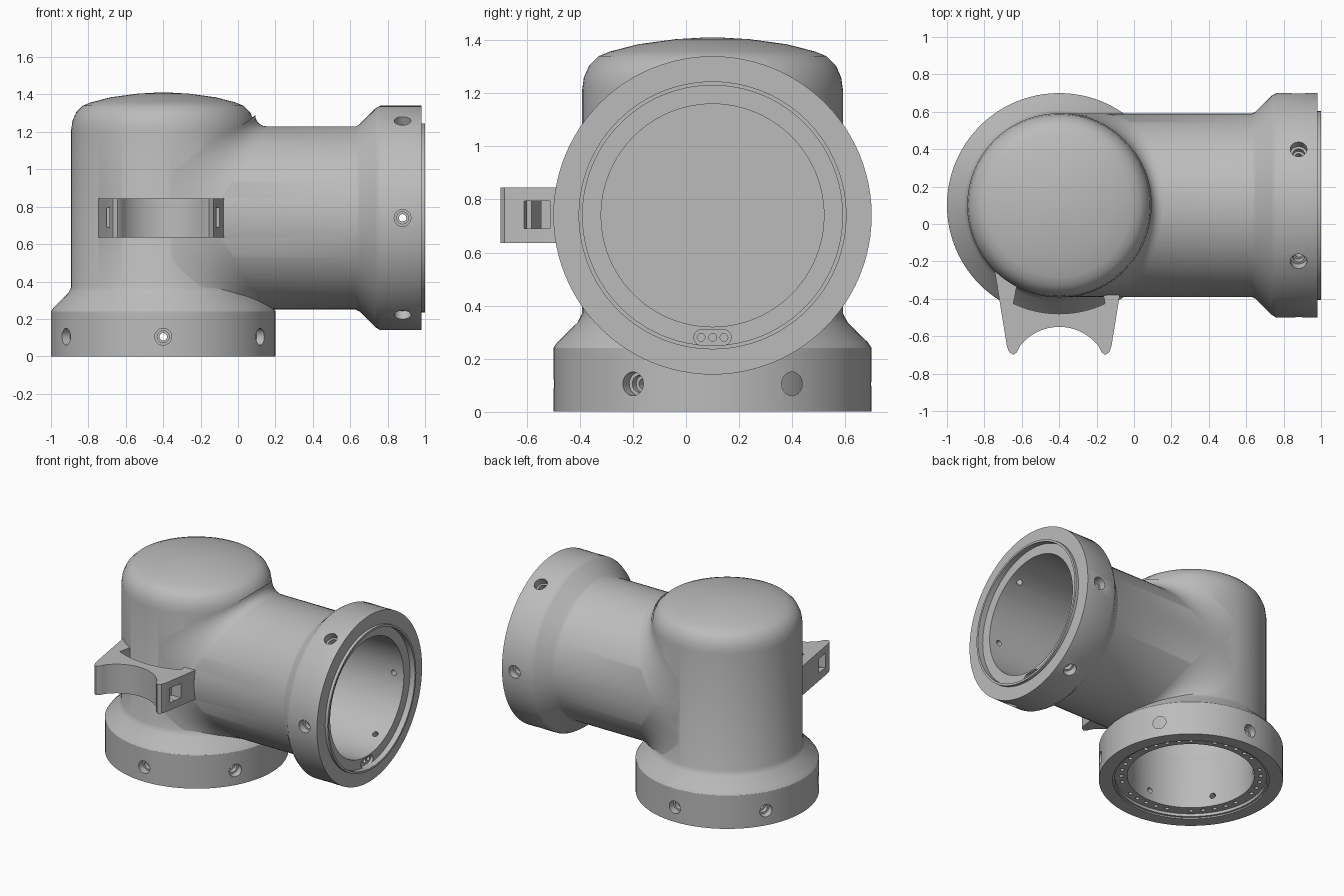
import bpy, bmesh
from math import pi, sin, cos, sqrt, radians
from mathutils import Matrix, Vector

cube = bpy.data.objects.get("Cube")
if cube:
    bpy.data.objects.remove(cube)

grey = bpy.data.materials.new("plain grey")
grey.use_nodes = True
grey.diffuse_color = (0.5, 0.5, 0.5, 1)
grey.node_tree.nodes["Principled BSDF"].inputs["Base Color"].default_value = (0.5, 0.5, 0.5, 1)

CX, CY, PIPE_Z = -0.4, 0.1, 0.74
TOWER_R, PIPE_R = 0.492, 0.49
UPRIGHT = Matrix.Translation((CX, CY, 0))
SIDEWAYS = Matrix.Translation((0, CY, PIPE_Z)) @ Matrix.Rotation(pi / 2, 4, 'Y')


def finish(name, bm):
    bmesh.ops.recalc_face_normals(bm, faces=bm.faces)
    me = bpy.data.meshes.new(name)
    bm.to_mesh(me)
    bm.free()
    me.materials.append(grey)
    ob = bpy.data.objects.new(name, me)
    bpy.context.collection.objects.link(ob)
    return ob


def lathe(name, profile, matrix, steps=96):
    """Solid of revolution from (radius, height) points, capped at both ends."""
    bm = bmesh.new()
    pts = [(0, profile[0][1])] + profile + [(0, profile[-1][1])]
    vs = [bm.verts.new((r, 0, h)) for r, h in pts]
    es = [bm.edges.new(p) for p in zip(vs, vs[1:])]
    bmesh.ops.spin(bm, geom=vs + es, axis=(0, 0, 1), cent=(0, 0, 0),
                   angle=2 * pi, steps=steps, use_duplicate=False)
    bmesh.ops.remove_doubles(bm, verts=bm.verts, dist=1e-5)
    bmesh.ops.transform(bm, matrix=matrix, verts=bm.verts)
    return finish(name, bm)


def prism(name, pts, z0, z1, matrix=Matrix()):
    """Extrude a closed outline from z0 to z1."""
    bm = bmesh.new()
    face = bm.faces.new([bm.verts.new((x, y, z0)) for x, y in pts])
    top = bmesh.ops.extrude_face_region(bm, geom=[face])["geom"]
    bmesh.ops.translate(bm, vec=(0, 0, z1 - z0),
                        verts=[v for v in top if isinstance(v, bmesh.types.BMVert)])
    bmesh.ops.transform(bm, matrix=matrix, verts=bm.verts)
    return finish(name, bm)


def arc(cx, cy, r, a0, a1, n=24):
    return [(cx + r * cos(radians(a0 + (a1 - a0) * i / n)),
             cy + r * sin(radians(a0 + (a1 - a0) * i / n))) for i in range(n + 1)]


def activate(obs):
    bpy.ops.object.select_all(action='DESELECT')
    for ob in obs:
        ob.select_set(True)
    bpy.context.view_layer.objects.active = obs[0]


def combine(ob, others, op):
    """Boolean a group of separate solids into or out of ob."""
    activate(others)
    if len(others) > 1:
        bpy.ops.object.join()
    tool = others[0]
    tool.hide_render = True
    mod = ob.modifiers.new("bool", 'BOOLEAN')
    mod.operation, mod.object, mod.solver = op, tool, 'EXACT'
    activate([ob])
    bpy.ops.object.modifier_apply(modifier=mod.name)
    bpy.data.objects.remove(tool)


# Domed tower with a wide base collar
tower = lathe("elbow_body", [
    (0.495, 0.03), (0.495, 0.01), (0.51, 0.01), (0.51, 0), (0.6, 0), (0.6, 0.24), (0.585, 0.262),
    (0.51, 0.335), (TOWER_R, 0.37), (TOWER_R, 1.21), (0.485, 1.26), (0.465, 1.305),
    (0.43, 1.34), (0.385, 1.358), (0.28, 1.385), (0.14, 1.404), (0.04, 1.41)], UPRIGHT)

# Side pipe with a flared collar and thin lip
pipe = lathe("side_pipe", [
    (PIPE_R, CX), (PIPE_R, 0.63), (0.5, 0.65), (0.585, 0.735), (0.6, 0.76), (0.6, 0.98), (0.505, 0.98),
    (0.505, 1.0), (0.49, 1.0), (0.49, 0.96)], SIDEWAYS)
combine(tower, [pipe], 'UNION')

# Strap bracket: forked plate with a curved slot, side windows and hidden tunnel
fork = [(0.345, -0.2), (0.345, -0.25), (0.28, -0.65), (0.268, -0.685), (0.245, -0.7), (0.226, -0.685)]
outline = fork + arc(0, -0.816, 0.266, 38, 142) + [(-x, y) for x, y in reversed(fork)]
bracket = prism("strap_bracket", [(x + CX, y) for x, y in outline], 0.635, 0.845)
slot = prism("slot", arc(CX, CY, 0.58, -115, -65) + arc(CX, CY, 0.48, -62, -118), 0.5, 1)
combine(bracket, [slot], 'DIFFERENCE')
tunnel = prism("tunnel", arc(CX, -1.1, 0.6, 50, 130) + arc(CX, -1.1, 0.567, 130, 50), 0.69, 0.795)
combine(bracket, [tunnel], 'DIFFERENCE')
for s in (-1, 1):
    window = prism("window", [(CX + s * x, y) for x, y in
                              ((0.23, -0.6), (0.4, -0.6), (0.4, -0.513), (0.23, -0.513))], 0.691, 0.794)
    combine(bracket, [window], 'DIFFERENCE')
combine(tower, [bracket], 'UNION')

# Hollow bores
combine(tower, [lathe("tower_bore", [
    (0.415, -0.1), (0.415, 0.36), (0.422, 0.4), (0.428, 0.43), (0.428, 1.22), (0.4, 1.28),
    (0.34, 1.31), (0.1, 1.34)], UPRIGHT)], 'DIFFERENCE')
combine(tower, [lathe("pipe_bore", [(0.42, CX), (0.42, 1.1)], SIDEWAYS)], 'DIFFERENCE')

# Stepped screw holes, six round each collar
screws = []
for base, height, phase in ((UPRIGHT, 0.105, 30), (SIDEWAYS, 0.88, 30)):
    for k in range(6):
        m = (base @ Matrix.Rotation(radians(phase + 60 * k), 4, 'Z')
             @ Matrix.Translation((0, 0, height)) @ Matrix.Rotation(pi / 2, 4, 'Y'))
        screws.append(lathe("screw_hole", [
            (0.02, 0.38), (0.02, 0.52), (0.032, 0.52), (0.032, 0.55), (0.045, 0.55), (0.045, 0.65)], m, 20))
combine(tower, screws, 'DIFFERENCE')

# Contact pocket in the pipe ledge: capsule recess and three pin holes
capsule = arc(0, 0.04, 0.03, 0, 180, 10) + arc(0, -0.04, 0.03, 180, 360, 10)
combine(tower, [prism("pocket", capsule, 0.94, 1.1,
                      Matrix.Translation((0, 0, -0.46)) @ SIDEWAYS)], 'DIFFERENCE')
pins = [lathe("pin_hole", [(0.015, 0.9), (0.015, 0.95)],
              Matrix.Translation((0, y, -0.46)) @ SIDEWAYS, 12) for y in (-0.043, 0, 0.043)]

# Pin holes in the base ledge, in groups of five
for k in range(36):
    if k % 6:
        turn = Matrix.Rotation(radians(10 * k), 4, 'Z') @ Matrix.Translation((0.455, 0, 0))
        pins.append(lathe("pin_hole", [(0.014, -0.02), (0.014, 0.055)], UPRIGHT @ turn, 12))
combine(tower, pins, 'DIFFERENCE')

# Soft blend where the pipe meets the tower
bm = bmesh.new()
for side in (-1, 1):
    rows = []
    for i in range(49):
        t = -pi / 2 + pi * i / 48
        dy = PIPE_R * sin(t)
        x, z = sqrt(TOWER_R ** 2 - dy ** 2), PIPE_R * cos(t)
        f = 0.06 + 0.14 * abs(sin(t)) ** 3
        rows.append([bm.verts.new((CX + x + f * (1 - cos(a)), CY + dy * 1.002,
                                   PIPE_Z + side * (z + f * (1 - sin(a)))))
                     for a in (pi / 2 * j / 8 for j in range(9))])
    for a, b in zip(rows, rows[1:]):
        for j in range(8):
            bm.faces.new((a[j], a[j + 1], b[j + 1], b[j]))
bmesh.ops.recalc_face_normals(bm, faces=bm.faces)
# Turn the open strips so that they face away from the joint
for f in bm.faces:
    c = f.calc_center_median() - Vector((CX, CY, PIPE_Z))
    if f.normal.dot(Vector((0.3, c.y, c.z))) < 0:
        f.normal_flip()
me = bpy.data.meshes.new("pipe_blend")
bm.to_mesh(me)
bm.free()
me.materials.append(grey)
blend = bpy.data.objects.new("pipe_blend", me)
bpy.context.collection.objects.link(blend)

for ob in (tower, blend):
    activate([ob])
    bpy.ops.object.shade_smooth_by_angle(angle=radians(32))
